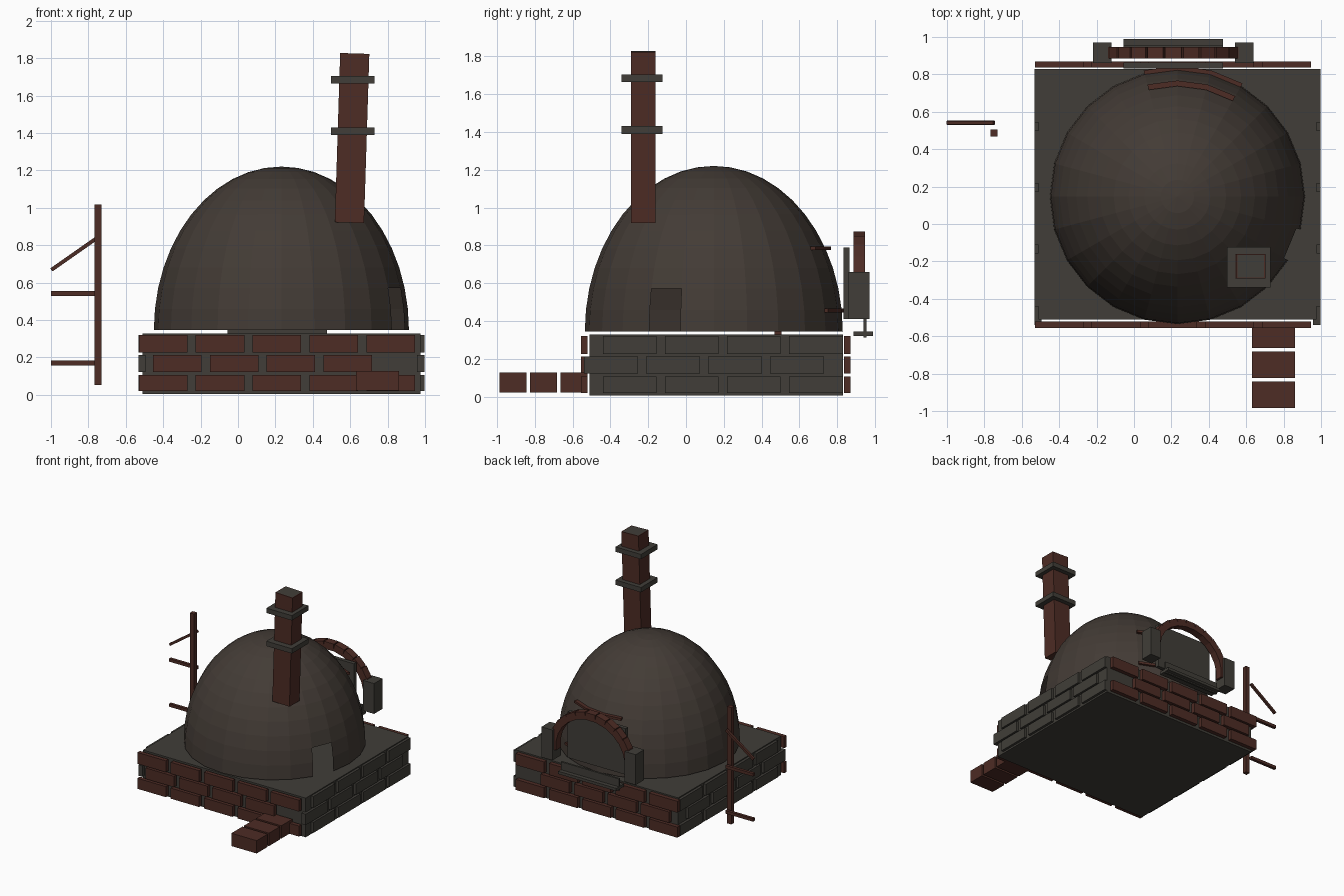
import bpy
import bmesh
from math import sin, cos, pi, radians, atan2, hypot
from mathutils import Matrix

if "Cube" in bpy.data.objects:
    bpy.data.objects.remove(bpy.data.objects["Cube"], do_unlink=True)


def material(name, rgb):
    m = bpy.data.materials.new(name)
    m.use_nodes = True
    m.diffuse_color = (*rgb, 1)
    m.node_tree.nodes["Principled BSDF"].inputs["Base Color"].default_value = (*rgb, 1)
    return m


BRICK = material("red brown brick", (0.075, 0.025, 0.018))
STONE = material("dark grey stone", (0.052, 0.048, 0.040))
CLAY = material("warm grey clay", (0.056, 0.044, 0.036))


def finish(name, bm, *mats):
    mesh = bpy.data.meshes.new(name)
    bm.to_mesh(mesh)
    bm.free()
    for m in mats:
        mesh.materials.append(m)
    obj = bpy.data.objects.new(name, mesh)
    bpy.context.collection.objects.link(obj)
    return obj


def add_box(bm, x, y, z, turn=Matrix()):
    """Box from (min, max) pairs, turned about its own centre."""
    mid = [(a + b) / 2 for a, b in (x, y, z)]
    size = [b - a for a, b in (x, y, z)]
    mat = Matrix.Translation(mid) @ turn @ Matrix.Diagonal((*size, 1))
    return bmesh.ops.create_cube(bm, size=1, matrix=mat)["verts"]


def box(name, mat, x, y, z, turn=Matrix()):
    bm = bmesh.new()
    add_box(bm, x, y, z, turn)
    return finish(name, bm, mat)


# Plinth core
box("plinth_core", STONE, (-0.51, 0.975), (-0.51, 0.83), (0.005, 0.328))

# Brick courses: the middle course is offset from the other two
ROWS = [(0.02, 0.107), (0.122, 0.212), (0.226, 0.32)]
for name, y in (("front_bricks", (-0.555, -0.522)), ("back_bricks", (0.836, 0.87))):
    bm = bmesh.new()
    for row, z in enumerate(ROWS):
        start, count = (-0.455, 4) if row == 1 else (-0.53, 5)
        for i in range(count):
            x = start + i * 0.304
            add_box(bm, (x, x + 0.26), y, z)
    finish(name, bm, BRICK)
for name, x in (("left_bricks", (0.957, 0.996)), ("right_bricks", (-0.532, -0.495))):
    bm = bmesh.new()
    for row, z in enumerate(ROWS):
        start = -0.54 if row == 1 else -0.44
        for i in range(4):
            y = start + i * 0.328
            add_box(bm, x, (y, y + 0.285), z)
    finish(name, bm, STONE)

# Dome: open half ellipsoid with one vent panel left out
CX, CY, BASE, RADIUS, HEIGHT = 0.232, 0.147, 0.345, 0.682, 0.875
SEGMENTS, RINGS = 24, 12
bm = bmesh.new()
rings = []
for r in range(RINGS):
    lat = r * pi / 2 / RINGS
    rings.append([bm.verts.new((CX + RADIUS * cos(lat) * cos(2 * pi * s / SEGMENTS),
                                CY + RADIUS * cos(lat) * sin(2 * pi * s / SEGMENTS),
                                BASE + HEIGHT * sin(lat))) for s in range(SEGMENTS)])
apex = bm.verts.new((CX, CY, BASE + HEIGHT))
for s in range(SEGMENTS):
    n = (s + 1) % SEGMENTS
    for r in range(RINGS - 1):
        if s == SEGMENTS - 2 and r < 2:
            continue
        bm.faces.new((rings[r][s], rings[r][n], rings[r + 1][n], rings[r + 1][s]))
    bm.faces.new((rings[-1][s], rings[-1][n], apex))
finish("dome", bm, CLAY)

# Curved ledges on the back of the dome
for name, inner, outer, z in (("lower_ledge", 0.668, 0.698, 0.455),
                              ("upper_ledge", 0.59, 0.62, 0.785)):
    bm = bmesh.new()
    loops = []
    for a in (60, 75, 90, 105):
        c, s = cos(radians(a)), sin(radians(a))
        loops.append([bm.verts.new((CX + rad * c, CY + rad * s, z + h))
                      for rad, h in ((inner, -0.01), (outer, -0.01), (outer, 0.01), (inner, 0.01))])
    for a, b in zip(loops, loops[1:]):
        for i in range(4):
            j = (i + 1) % 4
            bm.faces.new((a[i], a[j], b[j], b[i]))
    bm.faces.new(loops[0])
    bm.faces.new(loops[-1])
    bmesh.ops.recalc_face_normals(bm, faces=bm.faces)
    finish(name, bm, BRICK)

# Leaning chimney with an inset stone flue and two collars
bm = bmesh.new()
add_box(bm, (0.532, 0.688), (-0.292, -0.16), (0.92, 1.825), Matrix.Rotation(radians(1.8), 4, "Y"))
bm.normal_update()
top = max(bm.faces, key=lambda f: f.calc_center_median().z)
bmesh.ops.inset_individual(bm, faces=[top], thickness=0.01)
top.material_index = 1
finish("chimney", bm, BRICK, STONE)
for name, z in (("lower_collar", 1.39), ("upper_collar", 1.663)):
    box(name, STONE, (0.497, 0.73), (-0.34, -0.123), (z, z + 0.04))

# Back opening: panel, pillars, sill and lip
MID = 0.21
box("door_panel", STONE, (MID - 0.265, MID + 0.265), (0.832, 0.864), (0.41, 0.79))
for name, x in (("left_pillar", 0.54), ("right_pillar", -0.22)):
    box(name, STONE, (x, x + 0.1), (0.86, 0.97), (0.41, 0.66))
box("door_sill", STONE, (MID - 0.265, MID + 0.265), (0.885, 0.988), (0.322, 0.345))
box("sill_lip", STONE, (MID - 0.265, MID + 0.265), (0.938, 0.954), (0.312, 0.41))

# Brick arch over the opening
bm = bmesh.new()
for i in range(13):
    a = i * pi / 12
    x, z = MID + 0.342 * cos(a), 0.533 + 0.31 * sin(a)
    add_box(bm, (x - 0.03, x + 0.03), (0.885, 0.947), (z - 0.044, z + 0.044),
            Matrix.Rotation(-a, 4, "Y"))
finish("arch_bricks", bm, BRICK)

# Front step blocks
for i in range(3):
    y = -0.985 + i * 0.161
    box(f"step_block_{i + 1}", BRICK, (0.63, 0.86), (y, y + 0.142), (0.022, 0.128))

# Tool rack: post, two arms and a sloping brace
box("rack_post", BRICK, (-0.767, -0.73), (0.468, 0.505), (0.053, 1.017))
for name, z in (("lower_arm", 0.157), ("upper_arm", 0.529)):
    box(name, BRICK, (-1, -0.747), (0.53, 0.554), (z, z + 0.025))
dx, dz = 0.25, 0.175
length = hypot(dx, dz)
x, z = -0.873, 0.755
box("rack_brace", BRICK, (x - length / 2, x + length / 2), (0.532, 0.552), (z - 0.01, z + 0.01),
    Matrix.Rotation(-atan2(dz, dx), 4, "Y"))
